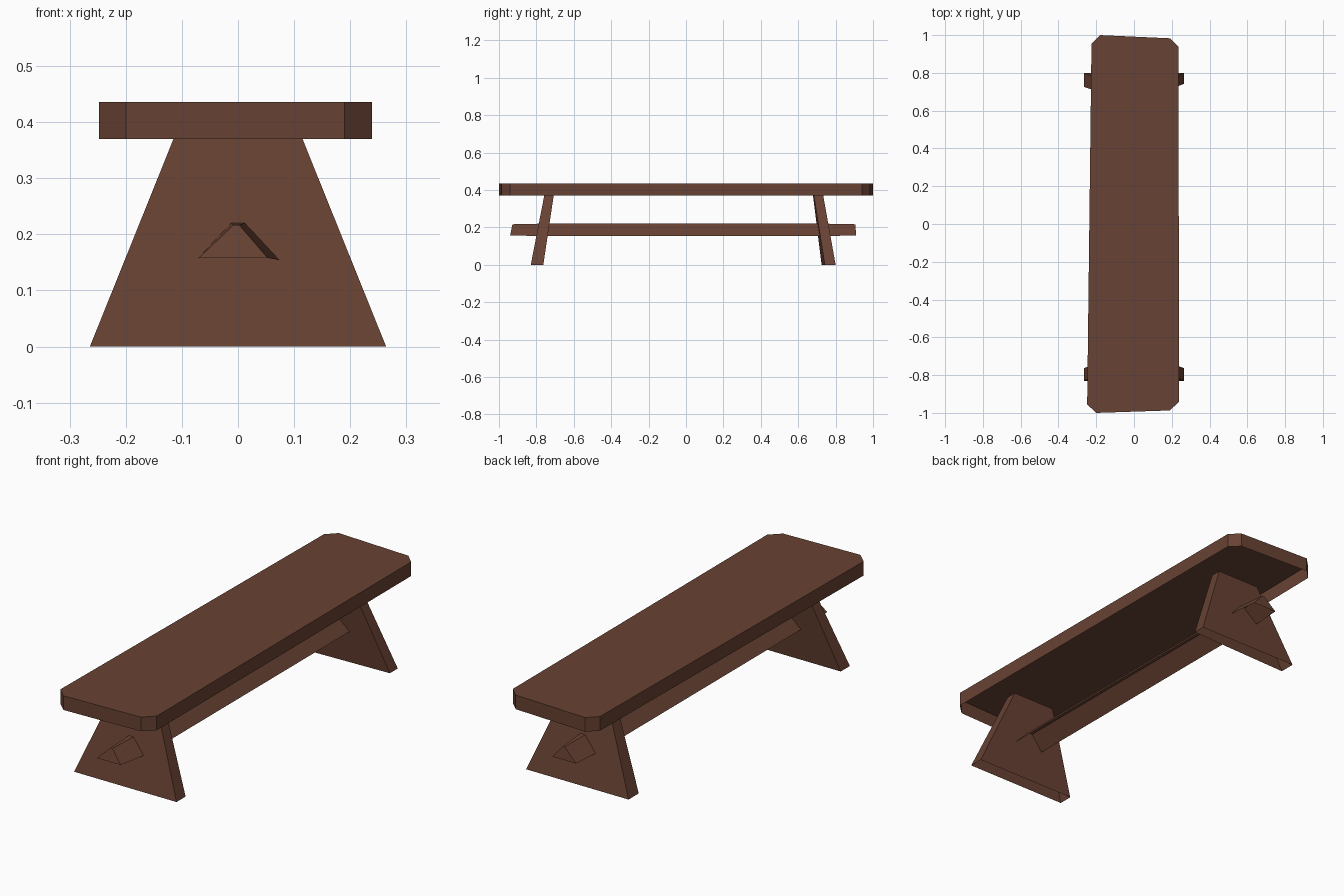
import bpy, bmesh

if "Cube" in bpy.data.objects:
    bpy.data.objects.remove(bpy.data.objects["Cube"])

wood = bpy.data.materials.new("dark brown wood")
wood.diffuse_color = (0.138, 0.054, 0.033, 1)
wood.use_nodes = True
wood.node_tree.nodes["Principled BSDF"].inputs["Base Color"].default_value = wood.diffuse_color


def loft(name, rings, cap_start=True, cap_end=True, open_bottom=False):
    """Skin a list of equal-length point loops into a flat-shaded part."""
    bm = bmesh.new()
    loops = [[bm.verts.new(p) for p in r] for r in rings]
    n = len(loops[0])
    for a, b in zip(loops, loops[1:]):
        for i in range(n):
            j = (i + 1) % n
            bm.faces.new((a[i], a[j], b[j], b[i]))
    caps = []
    if cap_start:
        bm.faces.new(loops[0][::-1])
    if cap_end:
        bm.faces.new(loops[-1])
    # temporary closing faces keep the normals pointing outwards
    if not cap_start:
        caps.append(bm.faces.new(loops[0][::-1]))
    if not cap_end:
        caps.append(bm.faces.new(loops[-1]))
    bmesh.ops.recalc_face_normals(bm, faces=bm.faces)
    if open_bottom:
        caps += [f for f in bm.faces if f.normal.z < -0.9 and f not in caps]
    bmesh.ops.delete(bm, geom=caps, context='FACES_ONLY')
    mesh = bpy.data.meshes.new(name)
    bm.to_mesh(mesh)
    bm.free()
    mesh.materials.append(wood)
    obj = bpy.data.objects.new(name, mesh)
    bpy.context.collection.objects.link(obj)
    return obj


# Seat: slightly irregular plank with clipped corners, open underneath
outline = [(-0.18, 1.0), (-0.225, 0.955), (-0.248, -0.955), (-0.20, -1.0),
           (0.19, -0.987), (0.239, -0.94), (0.235, 0.94), (0.19, 0.983)]
loft("seat", [[(x, y, z) for x, y in outline] for z in (0.37, 0.436)],
     cap_start=False)


# Legs: splayed trapezoid boards, open underneath
def leg(name, bottom, top):
    rings = []
    for (y_out, y_left, y_right), w, z in ((bottom, 0.264, 0), (top, 0.111, 0.38)):
        rings.append([(-w, y_out, z), (w, y_out, z), (w, y_right, z), (-w, y_left, z)])
    loft(name, rings, cap_start=False)


leg("front_leg", (-0.83, -0.763, -0.763), (-0.756, -0.706, -0.706))
leg("back_leg", (0.80, 0.725, 0.742), (0.732, 0.678, 0.682))


# Stretcher: triangular beam through both legs, tapered ends, open underneath
def body(y):
    return [(-0.075, y, 0.154), (0.075, y, 0.154), (0.012, y, 0.22), (-0.012, y, 0.22)]


def tip(y, slant):
    return [(-0.07, y, 0.158), (0.053, y, 0.158),
            (0.002, y - slant, 0.217), (-0.008, y - slant, 0.217)]


loft("stretcher", [tip(-0.94, -0.012), body(-0.79), body(0.76), tip(0.91, 0.005)],
     open_bottom=True)
